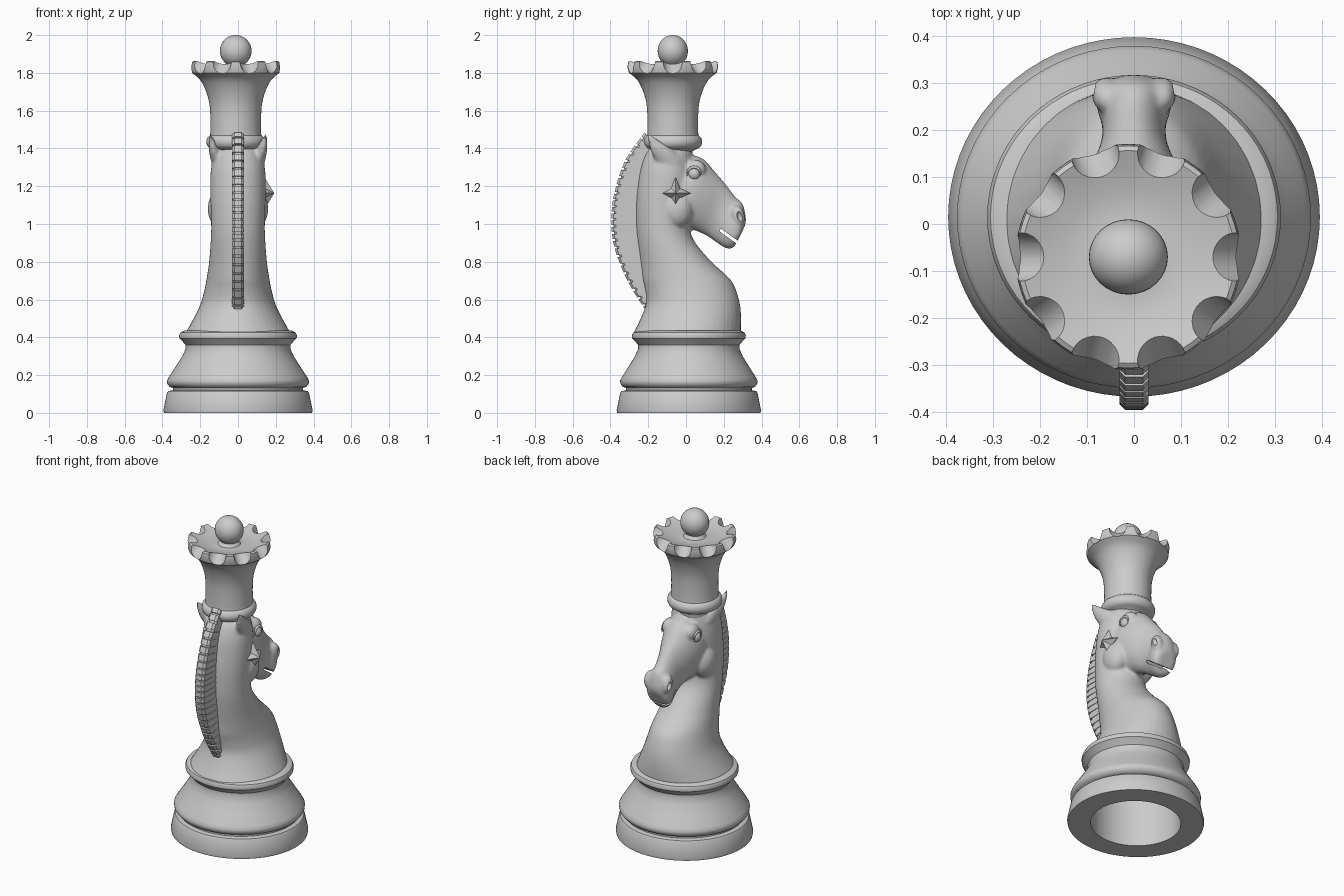
import bpy, bmesh, math
from mathutils import Vector, Matrix

if "Cube" in bpy.data.objects:
    bpy.data.objects.remove(bpy.data.objects["Cube"])

def obj(name, bm, angle=35):
    bmesh.ops.recalc_face_normals(bm, faces=bm.faces)
    me = bpy.data.meshes.new(name)
    bm.to_mesh(me)
    bm.free()
    ob = bpy.data.objects.new(name, me)
    bpy.context.collection.objects.link(ob)
    select(ob)
    if angle:
        bpy.ops.object.shade_smooth_by_angle(angle=math.radians(angle))
    return ob

def select(ob):
    bpy.ops.object.select_all(action='DESELECT')
    bpy.context.view_layer.objects.active = ob
    ob.select_set(True)

def apply_mod(ob, kind, **settings):
    select(ob)
    m = ob.modifiers.new(kind, kind)
    for k, v in settings.items():
        setattr(m, k, v)
    bpy.ops.object.modifier_apply(modifier=m.name)

def cut(ob, cutter):
    apply_mod(ob, 'BOOLEAN', object=cutter, operation='DIFFERENCE', solver='EXACT')
    bpy.data.objects.remove(cutter)

def spline(rows, n):
    """Catmull-Rom through tuples, n steps per span."""
    out, last = [], len(rows) - 1
    for i in range(last):
        p = [rows[max(0, min(last, i + k))] for k in (-1, 0, 1, 2)]
        for s in range(n):
            t = s / n
            out.append([0.5 * (2*b + (c - a)*t + (2*a - 5*b + 4*c - d)*t*t + (3*b - a - 3*c + d)*t**3)
                        for a, b, c, d in zip(*p)])
    return out + [list(rows[-1])]

def loft(bm, rings, caps=True):
    vs = [[bm.verts.new(p) for p in r] for r in rings]
    n = len(vs[0])
    for a, b in zip(vs, vs[1:]):
        for j in range(n):
            bm.faces.new((a[j], a[(j+1) % n], b[(j+1) % n], b[j]))
    if caps:
        bm.faces.new(vs[0])
        bm.faces.new(vs[-1])

def oval_ring(ya, za, yb, zb, w, n=40):
    """Oval lying between two points of the side view, with half width w."""
    a, b = Vector((0, ya, za)), Vector((0, yb, zb))
    return [(a + b)/2 + (a - b)/2*math.cos(t) + Vector((w*math.sin(t), 0, 0))
            for t in (2*math.pi*k/n for k in range(n))]

def lathe_rings(profile, n=72, sy=1.0):
    return [[(r*math.cos(2*math.pi*k/n), sy*r*math.sin(2*math.pi*k/n), z) for k in range(n)]
            for r, z in profile]

def ball(bm, loc, size, rot=Matrix()):
    m = Matrix.Translation(loc) @ rot @ Matrix.Diagonal((*size, 1))
    bmesh.ops.create_uvsphere(bm, u_segments=32, v_segments=20, radius=1, matrix=m)

# Hollow turned base
bm = bmesh.new()
profile = [(.26, .38), (.26, 0), (.392, 0), (.395, .015), (.376, .105), (.37, .115), (.345, .12), (.345, .132),
           (.362, .138), (.375, .155), (.376, .172), (.366, .19), (.33, .245), (.295, .30), (.277, .34), (.278, .36),
           (.295, .38), (.31, .395), (.312, .41), (.305, .425), (.285, .435), (.24, .437)]
loft(bm, lathe_rings(profile, sy=.967), caps=False)
bm.faces.new([v for v in bm.verts if abs(v.co.z - .38) < 1e-5 and math.hypot(v.co.x, v.co.y) < .265])
base = obj('turned_base', bm)
base.location.y = .015

# Neck, head, cheeks and ears fused into one smooth body
bm = bmesh.new()
neck = [(.42, -.28, .29, .28), (.50, -.24, .292, .235), (.58, -.212, .285, .197), (.65, -.218, .265, .178),
        (.70, -.23, .24, .168), (.75, -.236, .19, .16), (.80, -.242, .135, .153), (.90, -.256, .05, .145),
        (.98, -.264, .02, .142), (1.1, -.265, .02, .145), (1.2, -.257, .04, .147), (1.3, -.24, .04, .142),
        (1.38, -.21, .03, .12), (1.42, -.17, 0, .08)]
loft(bm, [oval_ring(yf, z, yb, z, w) for z, yb, yf, w in spline(neck, 4)])
head = [(-.12, 1.37, -.15, .99, .11), (.02, 1.365, -.06, .975, .125), (.09, 1.345, .0, .975, .12),
        (.15, 1.28, .05, .965, .10), (.21, 1.21, .115, .935, .072), (.26, 1.145, .165, .90, .068),
        (.30, 1.105, .21, .872, .08), (.317, 1.03, .245, .872, .07), (.312, .99, .262, .89, .045)]
loft(bm, [oval_ring(*r) for r in spline(head, 4)])
for s in (-1, 1):
    ball(bm, (s*.095, -.05, 1.08), (.065, .085, .10))
    ball(bm, (s*.075, .05, 1.29), (.04, .055, .05))
    ball(bm, (s*.06, .275, 1.045), (.03, .035, .055), Matrix.Rotation(.3, 4, 'X'))
    ear = [(s*.095, -.07, 1.31, .055), (s*.113, -.115, 1.365, .05), (s*.13, -.155, 1.41, .034), (s*.148, -.20, 1.475, .006)]
    loft(bm, [[(x + r*.75*math.cos(t), y + r*math.sin(t), z + r*.5*math.sin(t))
               for t in (math.pi*k/8 for k in range(16))] for x, y, z, r in spline(ear, 4)])
body = obj('horse_body', bm, angle=0)
apply_mod(body, 'REMESH', mode='VOXEL', voxel_size=.009)
apply_mod(body, 'SMOOTH', factor=.5, iterations=5)

# Mouth slit and nostril holes
bm = bmesh.new()
bmesh.ops.create_cube(bm, size=1, matrix=Matrix.Translation((0, .225, .937)) @ Matrix.Rotation(-.62, 4, 'X')
                      @ Matrix.Diagonal((.3, .11, .016, 1)))
cut(body, obj('mouth_cutter', bm))
bm = bmesh.new()
for s in (-1, 1):
    ball(bm, (s*.09, .285, 1.04), (.022, .014, .028), Matrix.Rotation(.3, 4, 'X'))
cut(body, obj('nostril_cutter', bm))
select(body)
bpy.ops.object.shade_smooth_by_angle(angle=math.radians(40))

# Eyes with lids
for s, side in ((-1, 'left'), (1, 'right')):
    bm = bmesh.new()
    ball(bm, (s*.105, .043, 1.265), (.022, .03, .03))
    obj(side + '_eye', bm)
    bm = bmesh.new()
    rings = []
    for i in range(17):
        a = math.radians(-20 + 220*i/16)
        k = .007*math.sin(math.pi*(i + .5)/17) + .001
        rings.append([(s*.112 + k*math.cos(t), .043 + (.036 + k*math.sin(t))*math.cos(a),
                       1.265 + (.036 + k*math.sin(t))*math.sin(a)) for t in (math.pi*j/4 for j in range(8))])
    loft(bm, rings)
    obj(side + '_eyelid', bm, 60)

# Serrated mane
path = [(-.215, .545, -.18, .565), (-.31, .70, -.205, .72), (-.38, .88, -.225, .88), (-.395, 1.03, -.24, 1.03),
        (-.378, 1.17, -.235, 1.16), (-.32, 1.34, -.21, 1.31), (-.215, 1.49, -.165, 1.42)]
pts = spline(path, 16)
rings = []
for i in range(0, len(pts) - 3, 4):
    for k, inset in ((0, .012), (0, 0), (3, 0), (3, .012)):
        yo, zo, yi, zi = pts[i + k]
        o, n = Vector((0, yo, zo)), Vector((0, yi, zi))
        d = (n - o).normalized()
        w = .031 - inset*.4
        ring = [(-.029, n), (-w, o + d*(inset + .012)), (-w*.6, o + d*inset)]
        rings.append([p + Vector((x, 0, 0)) for x, p in ring] + [p - Vector((x, 0, 0)) for x, p in ring[::-1]])
bm = bmesh.new()
loft(bm, rings)
obj('mane', bm, 15)

# Four-pointed star on the right cheek
bm = bmesh.new()
rim = [bm.verts.new((.14, -.055 + r*math.cos(a), 1.163 + 1.08*r*math.sin(a)))
       for r, a in (((.079, .034)[k % 2], k*math.pi/4) for k in range(8))]
tips = [bm.verts.new((x, -.055, 1.163)) for x in (.192, .11)]
for k in range(8):
    for t in tips:
        bm.faces.new((rim[k], rim[(k+1) % 8], t))
obj('cheek_star', bm, 5)

# Crown with collar, flared cup and dished top
CX, CY = -.012, -.07
collar = [(.12 + .036*math.cos(math.radians(a)), 1.435 + .038*math.sin(math.radians(a))) for a in range(-80, 66, 16)]
flare = [(r, z) for r, z in spline([(.135, 1.475), (.134, 1.56), (.14, 1.64), (.16, 1.71), (.19, 1.765), (.232, 1.80)], 4)]
dish = [(.24, 1.83), (.236, 1.858), (.226, 1.864), (.19, 1.85), (.14, 1.835), (.09, 1.828), (.065, 1.832), (.05, 1.85)]
bm = bmesh.new()
loft(bm, lathe_rings([(.1, 1.35), (.105, 1.385)] + collar + flare + dish, 80))
crown = obj('crown', bm)
bm = bmesh.new()
for k in range(10):
    m = (Matrix.Rotation(k*math.pi/5, 4, 'Z') @ Matrix.Translation((.247, 0, 1.853))
         @ Matrix.Rotation(math.radians(-45), 4, 'Y'))
    bmesh.ops.create_cone(bm, cap_ends=True, segments=32, radius1=.052, radius2=.052, depth=.20, matrix=m)
cut(crown, obj('scallop_cutter', bm))
select(crown)
bpy.ops.object.shade_smooth_by_angle(angle=math.radians(30))
crown.location = (CX, CY, 0)

# Knob on the crown
bm = bmesh.new()
ball(bm, (CX, CY, 1.916), (.084, .08, .084))
obj('crown_knob', bm)
